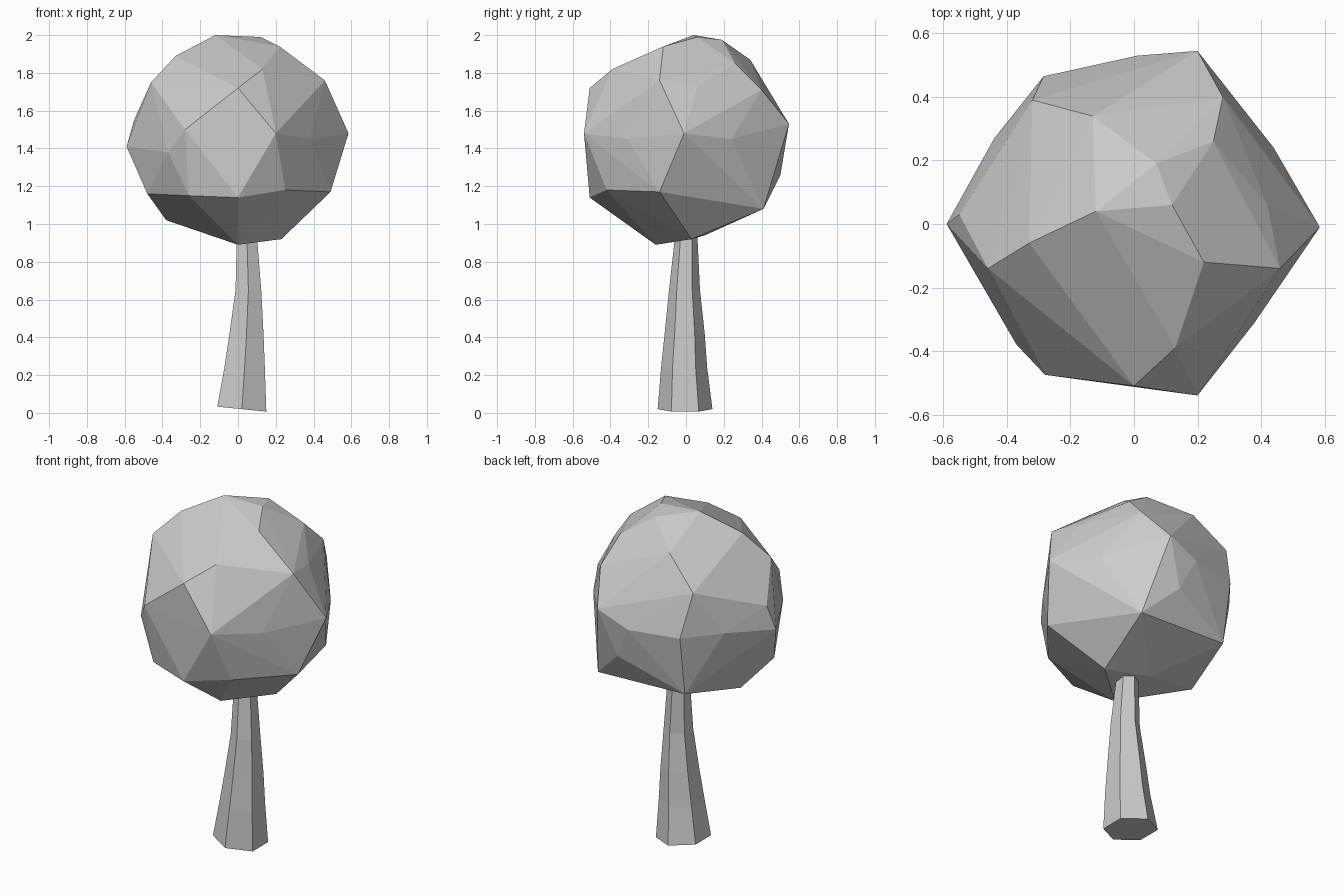
import bpy, bmesh
from math import sin, cos, pi


def make_object(name, bm):
    bmesh.ops.recalc_face_normals(bm, faces=bm.faces)
    mesh = bpy.data.meshes.new(name)
    bm.to_mesh(mesh)
    bm.free()
    obj = bpy.data.objects.new(name, mesh)
    bpy.context.collection.objects.link(obj)
    return obj


# Trunk: six-sided tapering rings (z, centre x, centre y, x half width, y radius)
rings = [(0.02, 0.02, -0.005, 0.13, 0.145), (0.24, 0.035, -0.01, 0.107, 0.122),
         (0.42, 0.045, -0.007, 0.09, 0.106), (0.65, 0.055, -0.008, 0.068, 0.082),
         (0.90, 0.048, 0.0, 0.055, 0.062), (1.08, 0.045, 0.0, 0.042, 0.048)]
bm = bmesh.new()
loops = []
for i, (z, cx, cy, rx, ry) in enumerate(rings):
    loop = []
    for k in range(6):
        a = -pi / 2 + k * pi / 3
        c = cos(a) / cos(pi / 6)
        tilt = -0.013 * c if i == 0 else 0
        loop.append(bm.verts.new((cx + rx * c, cy + ry * sin(a), z + tilt)))
    loops.append(loop)
for a, b in zip(loops, loops[1:]):
    for k in range(6):
        n = (k + 1) % 6
        bm.faces.new((a[k], a[n], b[n], b[k]))
bm.faces.new(loops[0])
bm.faces.new(loops[-1])
make_object("trunk", bm)

# Crown: faceted hull around its main corners
corners = [
    # top
    (-0.12, 0.04, 2.0), (0.12, 0.06, 1.99), (0.07, 0.19, 1.975),
    (0.22, -0.12, 1.94), (-0.33, -0.06, 1.89), (-0.13, 0.34, 1.87),
    # upper ring
    (-0.46, -0.14, 1.75), (0, -0.51, 1.72), (0.46, -0.14, 1.76),
    (0.42, 0.06, 1.73), (0.28, 0.40, 1.71), (-0.32, 0.39, 1.70),
    (0.13, -0.39, 1.82), (0.25, 0.26, 1.85),
    # middle ring
    (-0.59, 0, 1.41), (-0.55, 0.03, 1.55), (-0.285, 0.465, 1.45),
    (0.01, 0.53, 1.45), (0.2, 0.545, 1.53), (0.44, 0.24, 1.45),
    (0.585, -0.01, 1.48), (0.38, -0.31, 1.45), (0.2, -0.54, 1.48),
    (-0.28, -0.475, 1.5), (-0.44, 0.27, 1.45), (-0.37, -0.38, 1.38),
    # lower ring
    (-0.48, -0.14, 1.16), (0, -0.51, 1.14), (0.49, -0.14, 1.17),
    (0.29, 0.41, 1.08), (-0.28, 0.41, 1.10), (0.1, 0.50, 1.26),
    (-0.26, -0.42, 1.15), (0.25, -0.42, 1.18),
    # underside
    (-0.38, 0.03, 1.02), (0, -0.16, 0.89), (0.23, 0.03, 0.92),
    (-0.03, 0.1, 0.94),
]
bm = bmesh.new()
for p in corners:
    bm.verts.new(p)
hull = bmesh.ops.convex_hull(bm, input=bm.verts)
spare = [v for v in bm.verts if not v.link_faces]
bmesh.ops.delete(bm, geom=spare, context='VERTS')
make_object("crown", bm)
